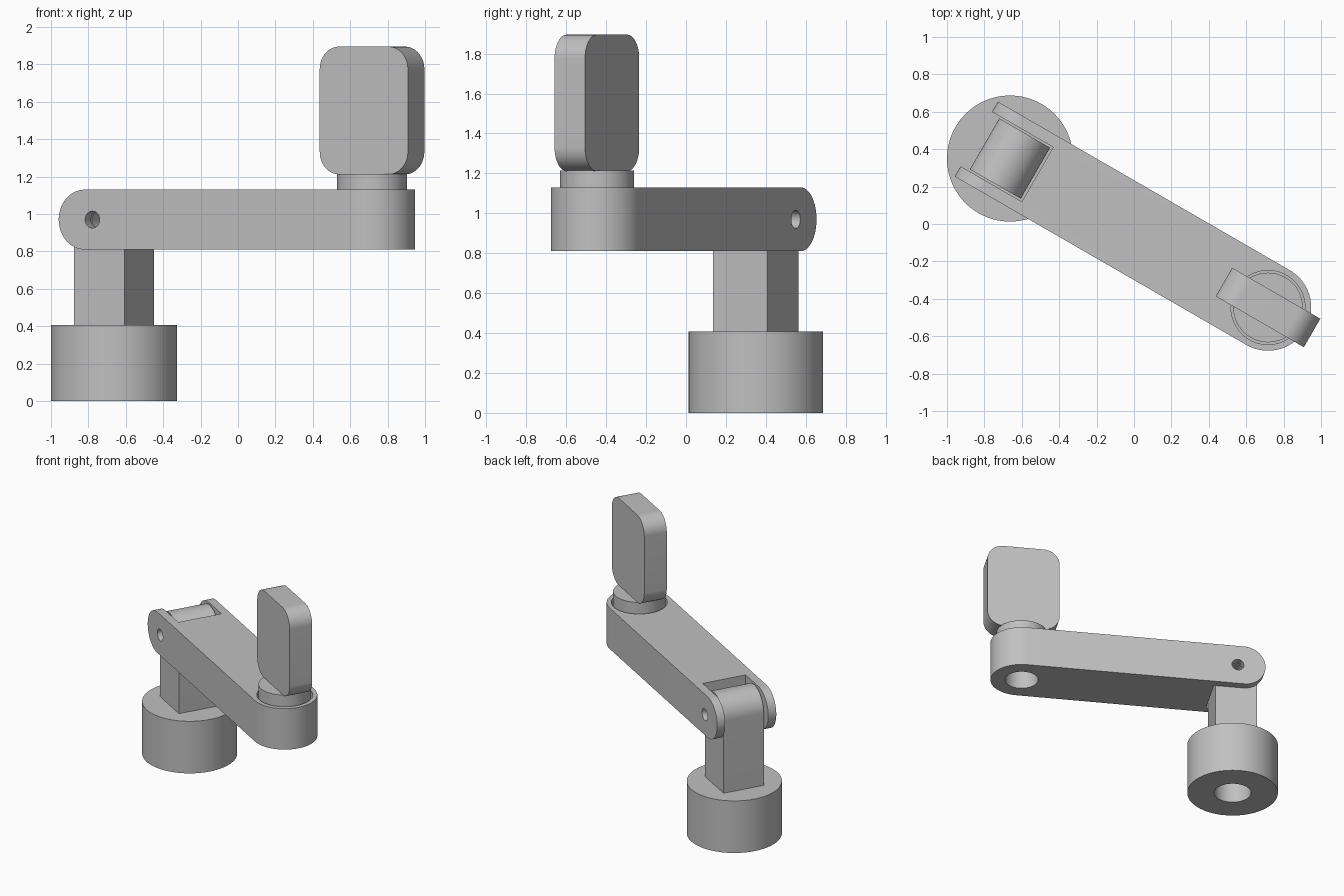
import bpy
import bmesh
from math import sin, cos, pi, radians
from mathutils import Matrix, Vector

cube = bpy.data.objects.get("Cube")
if cube:
    bpy.data.objects.remove(cube, do_unlink=True)

grey = bpy.data.materials.new("plain grey")
grey.use_nodes = True
grey.diffuse_color = (0.53, 0.53, 0.53, 1)
grey.node_tree.nodes["Principled BSDF"].inputs["Base Color"].default_value = grey.diffuse_color

# The arm runs along local x from the base axis, turned in plan
PLACE = Matrix.Translation((-0.663, 0.35, 0)) @ Matrix.Rotation(radians(-30), 4, "Z")
REACH = 1.593
PIVOT = 0.97
STEPS = 20


def rounded(x0, x1, y0, y1, radii):
    """Rectangle outline with a radius per corner: lower left, then anticlockwise."""
    corners = [(x0, y0, 1, 1), (x1, y0, -1, 1), (x1, y1, -1, -1), (x0, y1, 1, -1)]
    points = []
    for i, ((x, y, sx, sy), r) in enumerate(zip(corners, radii)):
        for k in range(STEPS + 1 if r else 1):
            a = pi + (i + k / STEPS) * pi / 2
            if r:
                points.append((x + sx * r + r * cos(a), y + sy * r + r * sin(a)))
            else:
                points.append((x, y))
    return points


def circle(x, y, r):
    return rounded(x - r, x + r, y - r, y + r, [r] * 4)


def prism(name, outline, lo, hi, sideways=False):
    """Extrude an outline up z, or across y when sideways."""
    def to_3d(p, d):
        return (p[0], d, p[1]) if sideways else (p[0], p[1], d)
    bm = bmesh.new()
    face = bm.faces.new([bm.verts.new(to_3d(p, lo)) for p in outline])
    bmesh.ops.remove_doubles(bm, verts=bm.verts[:], dist=1e-5)
    face = bm.faces[:][0]
    moved = bmesh.ops.extrude_face_region(bm, geom=[face], use_keep_orig=True)
    shift = Vector(to_3d((0, 0), hi - lo))
    for v in moved["geom"]:
        if isinstance(v, bmesh.types.BMVert):
            v.co += shift
    bmesh.ops.recalc_face_normals(bm, faces=bm.faces[:])
    bm.transform(PLACE)
    mesh = bpy.data.meshes.new(name)
    bm.to_mesh(mesh)
    bm.free()
    mesh.materials.append(grey)
    obj = bpy.data.objects.new(name, mesh)
    bpy.context.collection.objects.link(obj)
    return obj


def activate(obj):
    bpy.ops.object.select_all(action="DESELECT")
    obj.select_set(True)
    bpy.context.view_layer.objects.active = obj


def combine(obj, tool, operation="DIFFERENCE"):
    activate(obj)
    mod = obj.modifiers.new("cut", "BOOLEAN")
    mod.operation = operation
    mod.solver = "EXACT"
    mod.object = tool
    bpy.ops.object.modifier_apply(modifier=mod.name)
    bpy.data.objects.remove(tool, do_unlink=True)


# Round base with a blind socket underneath
base = prism("base", circle(0, 0, 0.337), 0, 0.407)
combine(base, prism("socket_cutter", circle(0, 0, 0.137), -0.1, 0.3))

# Square post with a rounded top, drilled for the pivot
post = prism("post", rounded(-0.157, 0.157, 0.4, PIVOT + 0.157, (0, 0, 0.157, 0.157)),
             -0.157, 0.157, True)
combine(post, prism("pin_cutter", circle(0, PIVOT, 0.045), -0.4, 0.4, True))

# Arm: round-ended plan crossed with a side profile rounded at the fork
arm = prism("arm", rounded(-0.208, REACH + 0.231, -0.231, 0.231, (0, 0.231, 0.231, 0)), 0.6, 1.4)
combine(arm, prism("side_profile", rounded(-0.208, 2.2, 0.81, 1.13, (0.16, 0, 0, 0.16)),
                   -0.5, 0.5, True), "INTERSECT")

# Fork slot, pivot hole, and stepped bore at the free end
combine(arm, prism("slot_cutter", rounded(-0.5, 0.17, -0.168, 0.168, [0] * 4), 0.6, 1.4))
combine(arm, prism("pin_cutter", circle(0, PIVOT, 0.045), -0.4, 0.4, True))
combine(arm, prism("recess_cutter", circle(REACH, 0, 0.198), PIVOT, 1.4))
combine(arm, prism("bore_cutter", circle(REACH, 0, 0.123), 0.6, 1.1))

# Swivel neck and rounded paddle
neck = prism("neck", circle(REACH, 0, 0.186), PIVOT + 0.005, 1.215)
paddle = prism("paddle", rounded(REACH - 0.272, REACH + 0.272, 1.212, 1.895, [0.12] * 4),
               -0.088, 0.088, True)

for part in (base, post, arm, neck, paddle):
    activate(part)
    bpy.ops.object.shade_smooth_by_angle(angle=radians(30))
